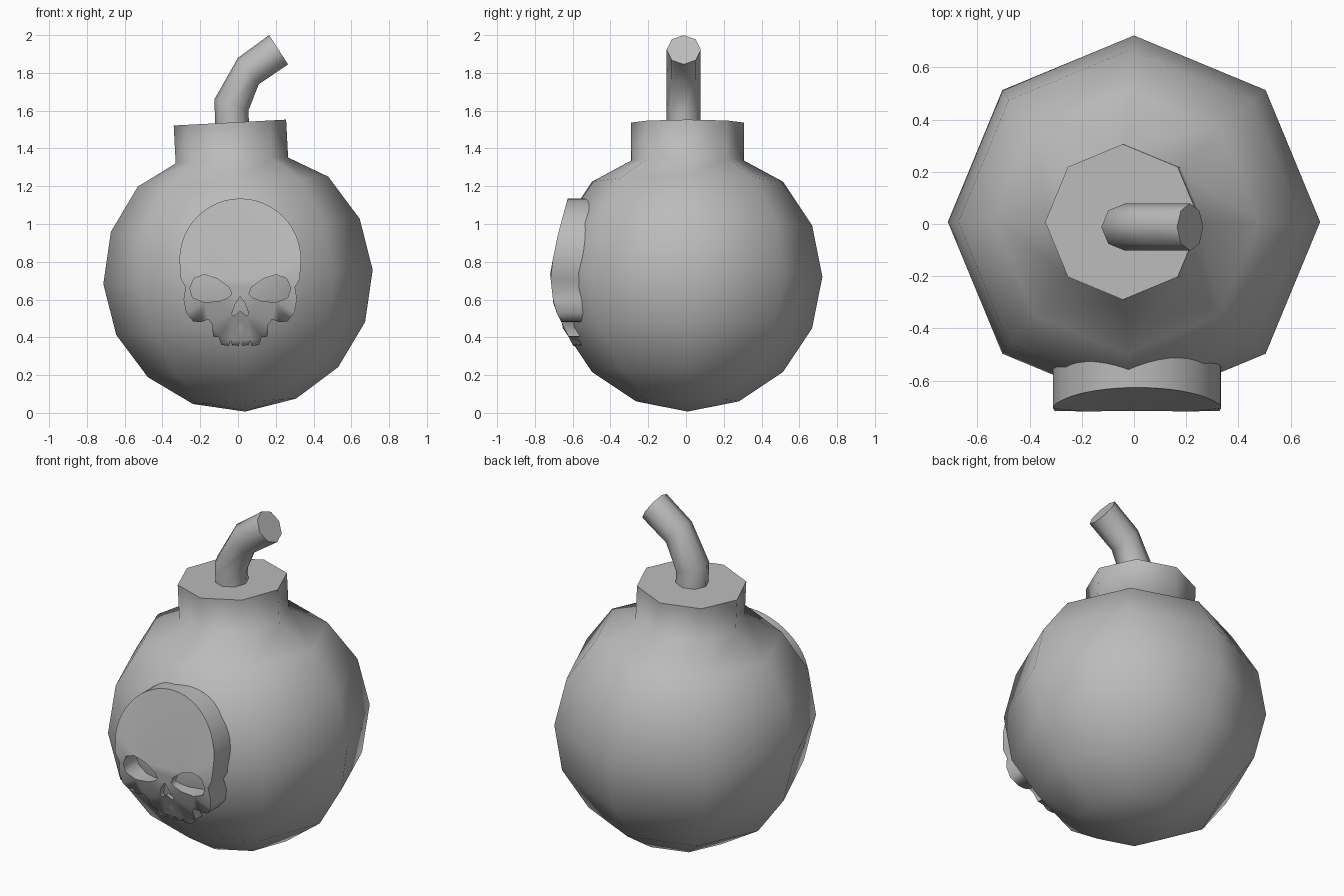
import bpy
import bmesh
from math import sin, cos, pi, radians
from mathutils import Matrix, Vector

cube = bpy.data.objects.get("Cube")
if cube:
    bpy.data.objects.remove(cube)

SIDES = 8

grey = bpy.data.materials.new("plain_grey")
grey.use_nodes = True
colour = (0.5, 0.5, 0.5, 1)
grey.diffuse_color = colour
grey.node_tree.nodes["Principled BSDF"].inputs["Base Color"].default_value = colour


def finish(bm, name):
    """Turn a bmesh into a smooth-shaded object with sharp rims."""
    bmesh.ops.recalc_face_normals(bm, faces=bm.faces)
    mesh = bpy.data.meshes.new(name)
    bm.to_mesh(mesh)
    bm.free()
    mesh.materials.append(grey)
    obj = bpy.data.objects.new(name, mesh)
    bpy.context.collection.objects.link(obj)
    bpy.ops.object.select_all(action="DESELECT")
    obj.select_set(True)
    bpy.context.view_layer.objects.active = obj
    bpy.ops.object.shade_smooth_by_angle(angle=radians(70))
    return obj


def bridge(bm, rings):
    """Join a list of vertex rings with quads."""
    for lower, upper in zip(rings, rings[1:]):
        for i in range(SIDES):
            j = (i + 1) % SIDES
            bm.faces.new((lower[i], lower[j], upper[j], upper[i]))


# Round body and neck: one turned profile, leaning slightly
radius = 0.714
profile = []
for step in range(1, 7):
    angle = -pi / 2 + step * pi / 8
    profile.append((radius * cos(angle), radius * sin(angle)))
profile += [(0.298, 0.617), (0.298, 0.818)]

bm = bmesh.new()
rings = []
for r, z in profile:
    rings.append([bm.verts.new((r * cos(2 * pi * i / SIDES), r * sin(2 * pi * i / SIDES), z))
                  for i in range(SIDES)])
bridge(bm, rings)
pole = bm.verts.new((0, 0, -radius))
for i in range(SIDES):
    bm.faces.new((pole, rings[0][(i + 1) % SIDES], rings[0][i]))
bm.faces.new(rings[-1])
lean = Matrix.Translation((0, 0.008, 0.72)) @ Matrix.Rotation(radians(-3), 4, "Y")
bmesh.ops.transform(bm, matrix=lean, verts=bm.verts)
finish(bm, "round_body")

# Bent fuse: rings given by their left and right edge points
edges = [((-0.12, 1.5), (0.06, 1.5)), ((-0.125, 1.66), (0.055, 1.6)),
         ((0, 1.88), (0.11, 1.74)), ((0.165, 2), (0.265, 1.845))]
bm = bmesh.new()
rings = []
for (lx, lz), (rx, rz) in edges:
    left, right = Vector((lx, 0, lz)), Vector((rx, 0, rz))
    centre, arm = (left + right) / 2, (right - left) / 2
    depth = Vector((0, 0.09, 0))
    centre.y = -0.012
    rings.append([bm.verts.new(centre + arm * cos(2 * pi * i / SIDES)
                               + depth * sin(2 * pi * i / SIDES)) for i in range(SIDES)])
bridge(bm, rings)
bm.faces.new(rings[0])
bm.faces.new(rings[-1])
finish(bm, "fuse")


# Skull badge: mirrored outline with eye and nose openings
def mirrored(half):
    """Close a half outline that starts and ends on the centre line."""
    return half + [(-x, z) for x, z in reversed(half[1:-1])]


def front_depth(z):
    """Depth of the badge face, bulging over the body."""
    levels = [(0.35, -0.595), (0.48, -0.66), (0.56, -0.7),
              (0.74, -0.72), (0.95, -0.677), (1.14, -0.625)]
    for (za, ya), (zb, yb) in zip(levels, levels[1:]):
        if z <= zb:
            return ya + (yb - ya) * (z - za) / (zb - za)
    return levels[-1][1]


dome = [(0.322 * sin(t * pi / 24), 0.81 + 0.325 * cos(t * pi / 24)) for t in range(13)]
jaw = [(0.315, 0.71), (0.29, 0.665), (0.3, 0.6), (0.287, 0.53), (0.25, 0.485),
       (0.21, 0.48), (0.168, 0.495), (0.147, 0.465), (0.145, 0.405), (0.113, 0.4),
       (0.1, 0.36), (0.06, 0.355), (0.052, 0.385), (0.044, 0.36), (0.008, 0.355), (0, 0.385)]
eye = [(0.045, 0.63), (0.06, 0.665), (0.12, 0.71), (0.19, 0.732), (0.245, 0.712), (0.267, 0.66),
       (0.252, 0.61), (0.19, 0.585), (0.11, 0.592), (0.065, 0.61)]
nose = [(0, 0.615), (0.025, 0.58), (0.045, 0.525), (0.035, 0.512), (0, 0.54)]
loops = [mirrored(dome + jaw), mirrored(nose), eye, [(-x, z) for x, z in eye]]

bm = bmesh.new()
for loop in loops:
    verts = [bm.verts.new((x + 0.012, 0, z)) for x, z in loop]
    for a, b in zip(verts, verts[1:] + verts[:1]):
        bm.edges.new((a, b))
bmesh.ops.triangle_fill(bm, edges=bm.edges[:], use_beauty=True, normal=(0, -1, 0))
front = bm.verts[:]
extruded = bmesh.ops.extrude_face_region(bm, geom=bm.faces[:], use_keep_orig=True)
back = [v for v in extruded["geom"] if isinstance(v, bmesh.types.BMVert)]
for v in front:
    v.co.y = front_depth(v.co.z)
for v in back:
    v.co.y = -0.45
finish(bm, "skull_badge")
